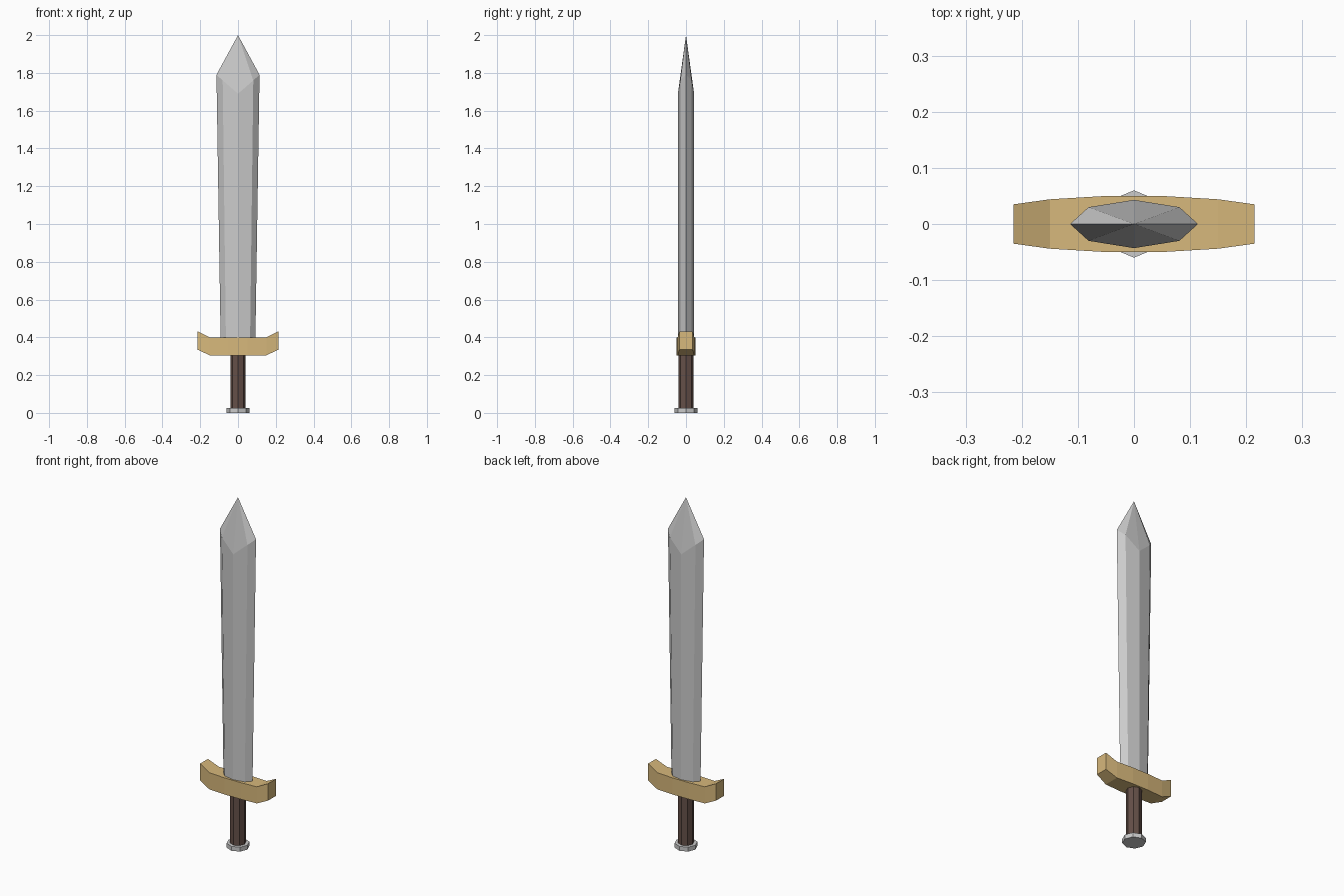
import bpy, bmesh, math

if "Cube" in bpy.data.objects:
    bpy.data.objects.remove(bpy.data.objects["Cube"])


def loft(name, rings, color=None):
    """Skin a row of equal-length point rings and cap both ends."""
    bm = bmesh.new()
    vs = [[bm.verts.new(p) for p in ring] for ring in rings]
    n = len(rings[0])
    for a, b in zip(vs, vs[1:]):
        for i in range(n):
            j = (i + 1) % n
            bm.faces.new((a[i], a[j], b[j], b[i]))
    bm.faces.new(vs[0])
    bm.faces.new(vs[-1])
    bmesh.ops.remove_doubles(bm, verts=bm.verts[:], dist=1e-4)
    bmesh.ops.recalc_face_normals(bm, faces=bm.faces[:])
    mesh = bpy.data.meshes.new(name)
    bm.to_mesh(mesh)
    bm.free()
    obj = bpy.data.objects.new(name, mesh)
    bpy.context.collection.objects.link(obj)
    if color:
        mat = bpy.data.materials.new(name + "_material")
        mat.diffuse_color = (*color, 1)
        mat.use_nodes = True
        mat.node_tree.nodes["Principled BSDF"].inputs["Base Color"].default_value = mat.diffuse_color
        mesh.materials.append(mat)
    return obj


def blade_ring(edge, shoulder, ridge):
    """Eight-sided blade section; each argument is (half width, half depth, z)."""
    (ex, _, ez), (sx, sy, sz), (_, ry, rz) = edge, shoulder, ridge
    return [(ex, 0, ez), (sx, sy, sz), (0, ry, rz), (-sx, sy, sz),
            (-ex, 0, ez), (-sx, -sy, sz), (0, -ry, rz), (sx, -sy, sz)]


def octagon(r, z):
    return [(r * math.cos(i * math.pi / 4), r * math.sin(i * math.pi / 4), z)
            for i in range(8)]


# Blade: widens upward, then facets meet at the point
loft("blade", [
    blade_ring((0.092, 0, 0.39), (0.064, 0.03, 0.39), (0, 0.043, 0.39)),
    blade_ring((0.114, 0, 1.79), (0.081, 0.03, 1.76), (0, 0.043, 1.69)),
    [(0, 0, 2.0)] * 8,
])

# Crossguard: rectangular sections (x, half depth, bottom, top), mirrored in x
half = [(0.05, 0.05, 0.305, 0.40), (0.15, 0.044, 0.305, 0.40), (0.215, 0.035, 0.335, 0.432)]
sections = [(-x, d, b, t) for x, d, b, t in reversed(half)] + half
loft("crossguard",
     [[(x, -d, b), (x, d, b), (x, d, t), (x, -d, t)] for x, d, b, t in sections],
     (0.68, 0.48, 0.2))

# Grip and pommel
loft("grip", [octagon(0.041, 0.02), octagon(0.041, 0.31)], (0.13, 0.08, 0.065))
loft("pommel", [octagon(0.06, 0.0), octagon(0.06, 0.025)])
